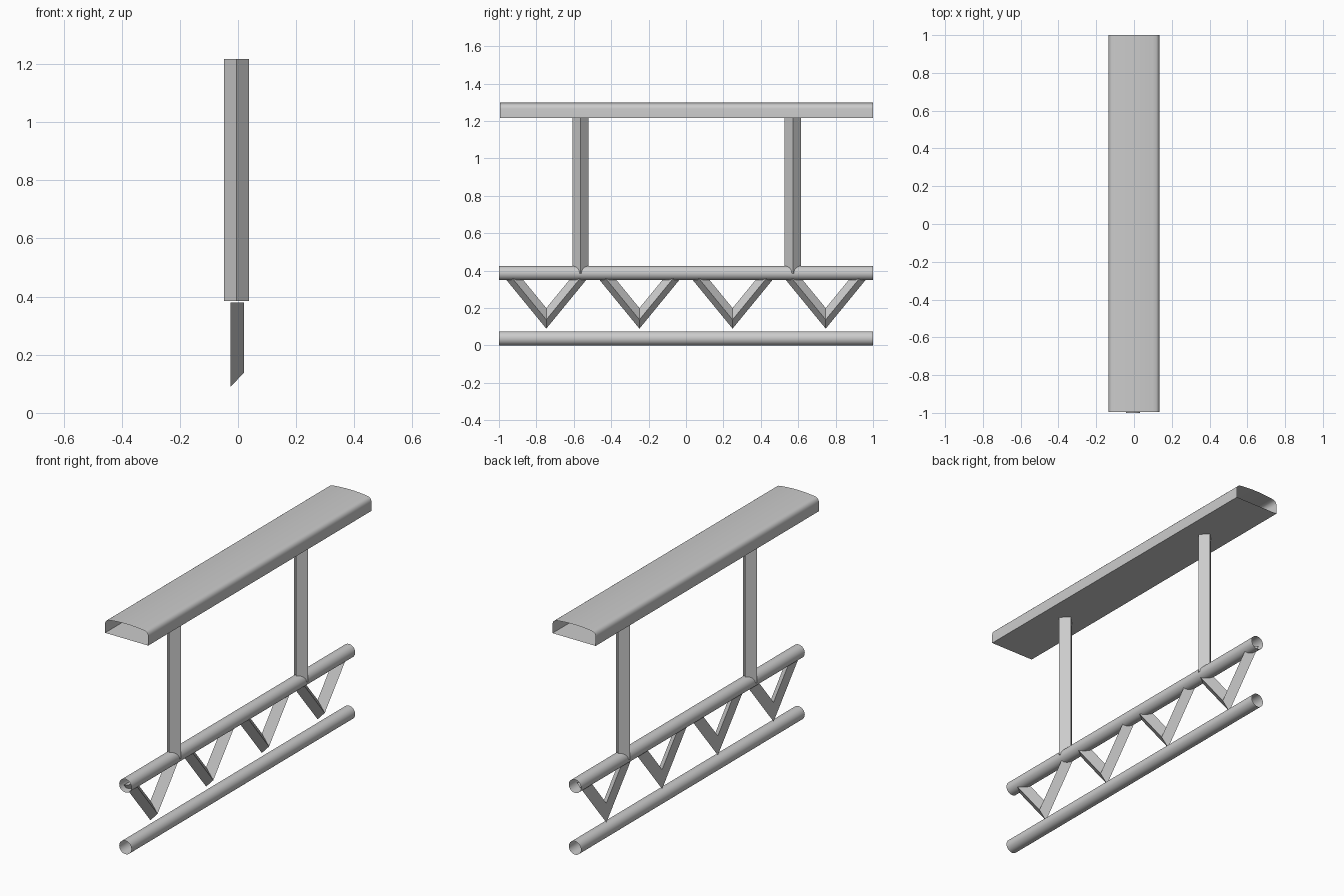
import bpy, bmesh, math

if "Cube" in bpy.data.objects:
    bpy.data.objects.remove(bpy.data.objects["Cube"])


def make(name, verts, faces, smooth=False):
    me = bpy.data.meshes.new(name)
    me.from_pydata(verts, [], faces)
    bm = bmesh.new()
    bm.from_mesh(me)
    bmesh.ops.recalc_face_normals(bm, faces=bm.faces)
    bm.to_mesh(me)
    bm.free()
    ob = bpy.data.objects.new(name, me)
    bpy.context.collection.objects.link(ob)
    if smooth:
        bpy.ops.object.select_all(action='DESELECT')
        ob.select_set(True)
        bpy.context.view_layer.objects.active = ob
        bpy.ops.object.shade_smooth_by_angle(angle=math.radians(35))
    return ob


def loft(name, rings, caps=False, smooth=False):
    """Join closed rings of equal length into a skin, optionally capped."""
    n = len(rings[0])
    verts = [v for r in rings for v in r]
    faces = [(k * n + i, k * n + (i + 1) % n, (k + 1) * n + (i + 1) % n, (k + 1) * n + i)
             for k in range(len(rings) - 1) for i in range(n)]
    if caps:
        faces += [tuple(range(n)), tuple(range(len(verts) - n, len(verts)))]
    return make(name, verts, faces, smooth)


def extrude_y(name, profile, y0=-1.0, y1=1.0):
    return loft(name, [[(x, y, z) for x, z in profile] for y in (y0, y1)], smooth=True)


# Open-ended round pipes
CX, R, SIDES = -0.005, 0.038, 32
for name, z in (("lower_pipe", R), ("middle_pipe", 0.387)):
    extrude_y(name, [(CX + R * math.cos(2 * math.pi * i / SIDES),
                      z + R * math.sin(2 * math.pi * i / SIDES)) for i in range(SIDES)])

# Hollow handrail: flat underside, rounded upper corners, slightly crowned top
half = [(0.135, 1.215), (0.135, 1.265)]
half += [(0.110 + 0.025 * math.cos(a), 1.265 + 0.028 * math.sin(a))
         for a in (math.radians(d) for d in (18, 36, 54, 72))]
half += [(0.100, 1.2945), (0.060, 1.298), (0.025, 1.300)]
extrude_y("handrail", half + [(-x, z) for x, z in reversed(half)], -0.995, 1.0)

# Square posts turned on edge
H = 0.0435
for name, y in (("front_post", -0.564), ("back_post", 0.571)):
    loft(name, [[(CX + H, y, z), (CX, y + H, z), (CX - H, y, z), (CX, y - H, z)]
                for z in (0.385, 1.216)], caps=True)

# V-shaped braces of triangular section, mitred at the tip
TOP, SLOPE = 0.38, 1.22
section = [(-0.025, 0.09), (0.02, 0.138), (-0.025, 0.20)]
for i in range(4):
    yc = -0.747 + 0.498 * i
    rings = [[(x, yc + s * (TOP - zt) / SLOPE, TOP if s else zt) for x, zt in section]
             for s in (-1, 0, 1)]
    loft(f"v_brace_{i + 1}", rings, caps=True)
